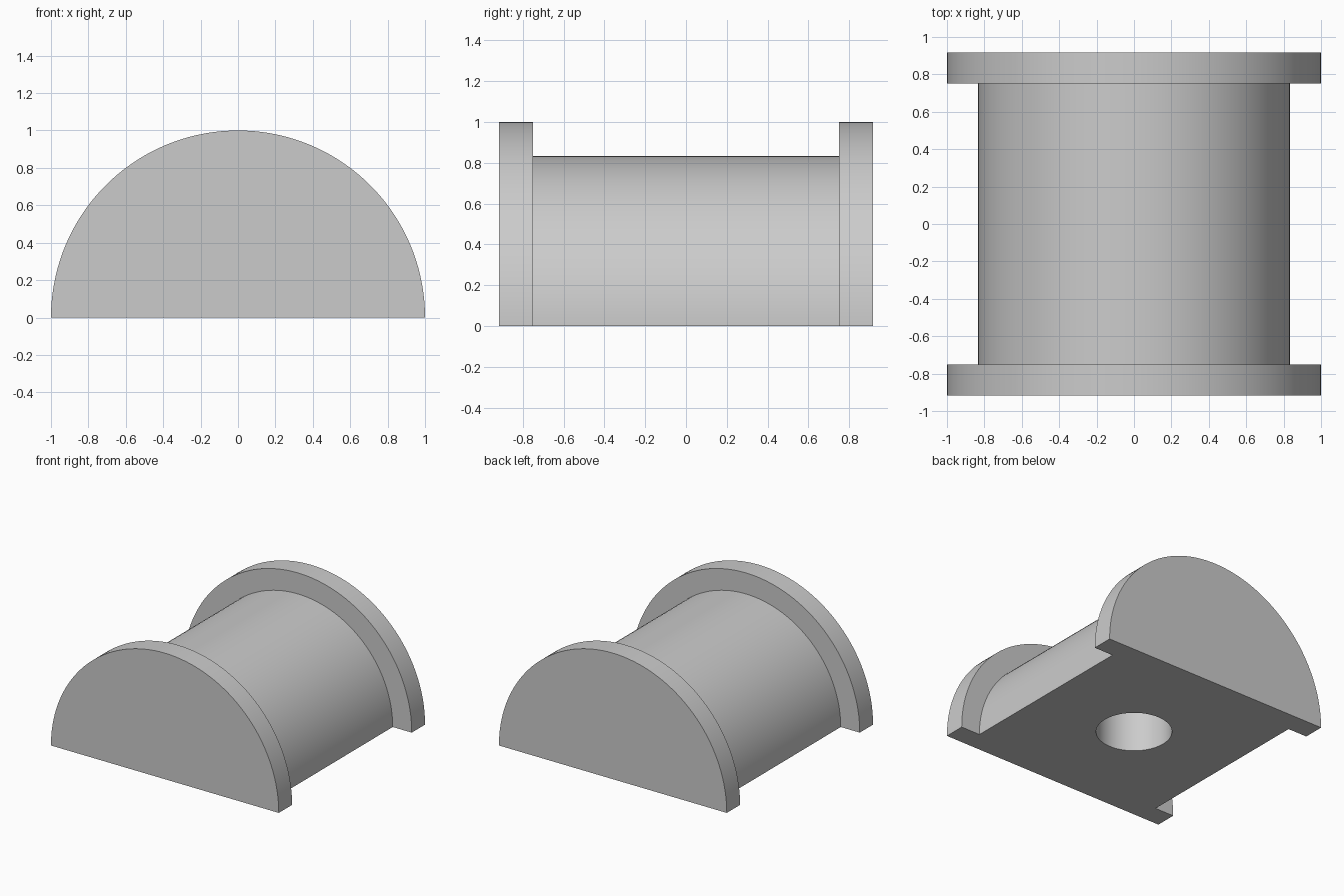
import bpy, bmesh
from math import pi, radians
from mathutils import Vector

cube = bpy.data.objects.get("Cube")
if cube:
    bpy.data.objects.remove(cube, do_unlink=True)

FLANGE_R, CORE_R = 1.0, 0.833
END_Y, INNER_Y = 0.917, 0.75
HOLE_R, HOLE_DEPTH = 0.275, 0.5

# Plain grey material
grey = bpy.data.materials.new("grey")
grey.use_nodes = True
color = (0.6, 0.6, 0.6, 1)
grey.diffuse_color = color
grey.node_tree.nodes["Principled BSDF"].inputs["Base Color"].default_value = color

# Half spool: radial profile turned half a revolution about the y axis
half = [(0, END_Y), (FLANGE_R, END_Y), (FLANGE_R, INNER_Y), (CORE_R, INNER_Y)]
profile = [(r, -y) for r, y in half] + half[::-1]
bm = bmesh.new()
verts = [bm.verts.new((r, y, 0)) for r, y in profile]
edges = [bm.edges.new(pair) for pair in zip(verts, verts[1:])]
bmesh.ops.spin(bm, geom=verts + edges, cent=(0, 0, 0), axis=(0, -1, 0),
               angle=pi, steps=72)
bmesh.ops.remove_doubles(bm, verts=bm.verts, dist=1e-4)

# Flat underside and clean flat ends
bmesh.ops.contextual_create(bm, geom=[e for e in bm.edges if e.is_boundary])
bmesh.ops.recalc_face_normals(bm, faces=bm.faces)
ends = [f for f in bm.faces if abs(f.calc_center_median().y) > END_Y - 0.01]
for side in (-1, 1):
    bmesh.ops.dissolve_faces(
        bm, faces=[f for f in ends if f.is_valid and f.calc_center_median().y * side > 0])
mesh = bpy.data.meshes.new("half_spool")
bm.to_mesh(mesh)
bm.free()
mesh.materials.append(grey)
spool = bpy.data.objects.new("half_spool", mesh)
bpy.context.collection.objects.link(spool)

# Blind round hole in the underside
bpy.ops.mesh.primitive_cylinder_add(vertices=64, radius=HOLE_R, depth=2 * HOLE_DEPTH)
cutter = bpy.context.object
cutter.name = "hole_cutter"
cutter.hide_render = True
cutter.data.materials.append(grey)
cut = spool.modifiers.new("hole", 'BOOLEAN')
cut.operation = 'DIFFERENCE'
cut.solver = 'EXACT'
cut.object = cutter

bpy.ops.object.select_all(action='DESELECT')
spool.select_set(True)
bpy.context.view_layer.objects.active = spool
bpy.ops.object.modifier_apply(modifier=cut.name)
bpy.data.objects.remove(cutter, do_unlink=True)

# Smooth curved walls, sharp rims
bpy.ops.object.shade_smooth_by_angle(angle=radians(30))
